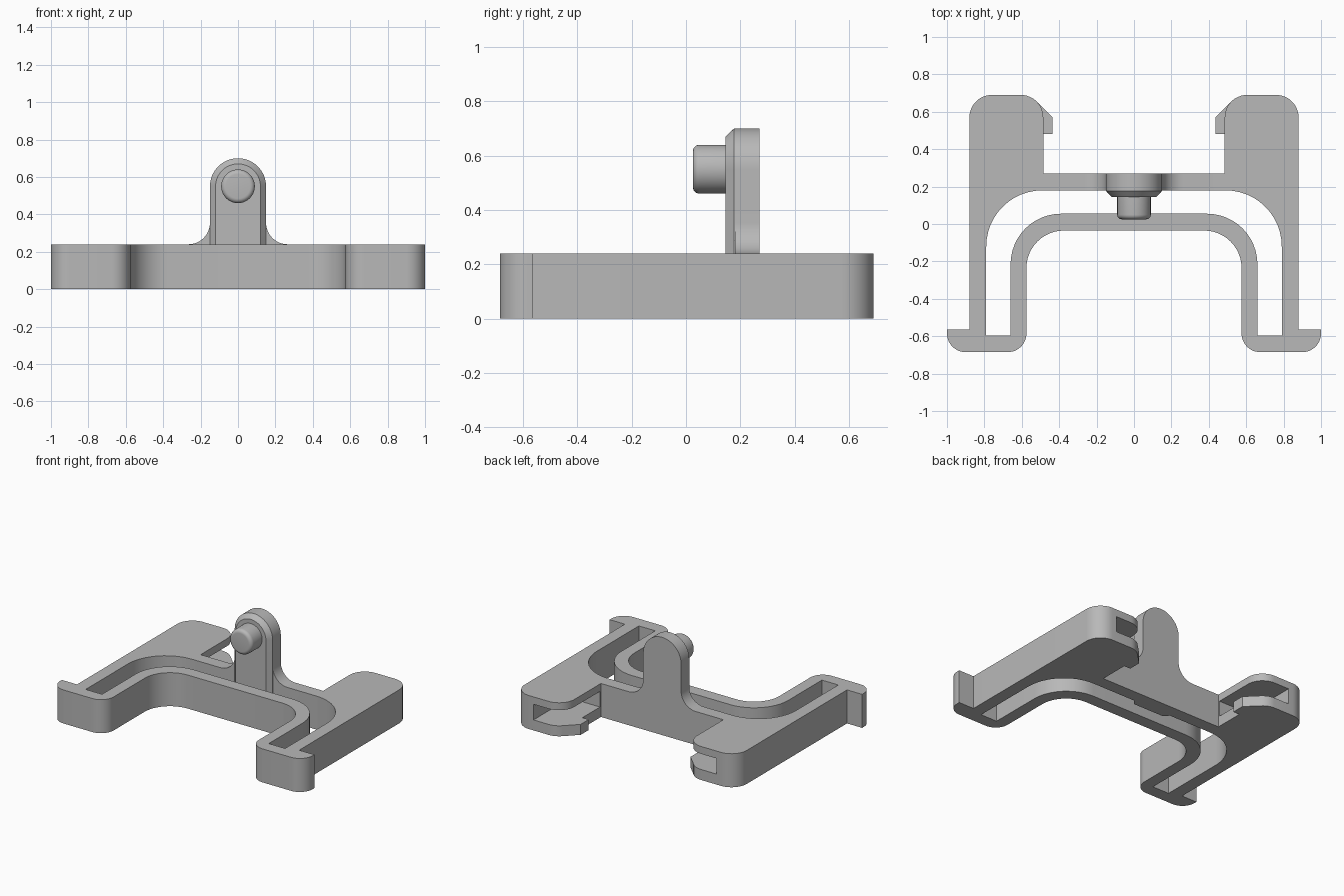
import bpy, bmesh, math
from mathutils import Vector

if "Cube" in bpy.data.objects:
    bpy.data.objects.remove(bpy.data.objects["Cube"], do_unlink=True)

grey = bpy.data.materials.new("plain_grey")
grey.use_nodes = True
colour = (0.48, 0.48, 0.48, 1)
grey.diffuse_color = colour
grey.node_tree.nodes["Principled BSDF"].inputs["Base Color"].default_value = colour


def rounded(corners, steps=12):
    """Turn (x, y, radius) corners into a filleted outline."""
    out = []
    for i, (x, y, r) in enumerate(corners):
        p = Vector((x, y))
        if r == 0:
            out.append(p)
            continue
        a = (Vector(corners[i - 1][:2]) - p).normalized()
        b = (Vector(corners[(i + 1) % len(corners)][:2]) - p).normalized()
        centre = p + (a + b) * r      # corners are all square
        for k in range(steps + 1):
            t = k / steps * math.pi / 2
            out.append(centre - b * r * math.cos(t) - a * r * math.sin(t))
    return out


def mirrored(half):
    return half + [(-x, *rest) for x, *rest in reversed(half)]


def loft(name, rings):
    """Skin matching rings of 3D points and cap both ends."""
    bm = bmesh.new()
    loops = [[bm.verts.new(p) for p in ring] for ring in rings]
    n = len(loops[0])
    for lo, hi in zip(loops, loops[1:]):
        for i in range(n):
            j = (i + 1) % n
            bm.faces.new((lo[i], lo[j], hi[j], hi[i]))
    bm.faces.new(loops[0])
    bm.faces.new(loops[-1])
    bmesh.ops.recalc_face_normals(bm, faces=bm.faces)
    mesh = bpy.data.meshes.new(name)
    bm.to_mesh(mesh)
    bm.free()
    mesh.materials.append(grey)
    obj = bpy.data.objects.new(name, mesh)
    bpy.context.collection.objects.link(obj)
    return obj


def slab(name, outline, z0, z1):
    return loft(name, [[(x, y, z) for x, y in outline] for z in (z0, z1)])


def combine(target, tool, operation):
    """Apply a boolean and discard the tool object."""
    mod = target.modifiers.new("join", "BOOLEAN")
    mod.operation, mod.solver, mod.object = operation, "EXACT", tool
    bpy.context.view_layer.update()
    graph = bpy.context.evaluated_depsgraph_get()
    mesh = bpy.data.meshes.new_from_object(target.evaluated_get(graph))
    target.modifiers.clear()
    target.data = mesh
    bpy.data.objects.remove(tool, do_unlink=True)


H = 0.24

# Frame: front feet, side arms, rear legs and rear bar
frame = slab("frame", rounded(mirrored([
    (0.575, -0.035, 0.2), (0.575, -0.685, 0.1), (1, -0.685, 0.1),
    (1, -0.565, 0), (0.88, -0.565, 0), (0.88, 0.69, 0.12),
    (0.485, 0.69, 0.12), (0.485, 0.27, 0)])), 0, H)

# Continuous arched slot separating the inner spring from the arms
slot = slab("slot_cutter", rounded(mirrored([
    (0.66, 0.055, 0.27), (0.66, -0.595, 0),
    (0.79, -0.595, 0), (0.79, 0.18, 0.3)])), -0.1, H + 0.1)
combine(frame, slot, "DIFFERENCE")

# Rear leg pockets, and hooks on the tongues below them
TONGUE = 0.075
for s in (1, -1):
    pocket = slab("pocket_cutter", [(s * x, y) for x, y in (
        (0.4, 0.28), (0.725, 0.28), (0.725, 0.8), (0.4, 0.8))], TONGUE, 0.187)
    combine(frame, pocket, "DIFFERENCE")
    hook = slab("hook", [(s * x, y) for x, y in (
        (0.56, 0.48), (0.435, 0.48), (0.435, 0.57),
        (0.52, 0.655), (0.56, 0.6))], 0, TONGUE)
    combine(frame, hook, "UNION")


# Upright post with a rounded top and chamfered front
def arch(w, y, centre=0.55, steps=32):
    top = [(w * math.cos(math.pi * k / steps), y,
            centre + w * math.sin(math.pi * k / steps)) for k in range(steps + 1)]
    return [(w, y, 0)] + top + [(-w, y, 0)]


post = loft("post", [arch(0.12, 0.145), arch(0.15, 0.177), arch(0.15, 0.27)])
combine(frame, post, "UNION")

# Curved gussets blending the post into the rear bar
R = 0.115
half = [(0.265, 0.2)] + [
    (0.265 - R * math.sin(t), 0.355 - R * math.cos(t))
    for t in (math.pi / 2 * k / 12 for k in range(13))]
gusset = loft("gusset", [[(x, y, z) for x, z in mirrored(half)] for y in (0.18, 0.27)])
combine(frame, gusset, "UNION")

# Round knob with a softened front rim
E, KNOB = 0.025, 0.09
profile = [(0.16, KNOB)] + [
    (0.025 + E * (1 - math.cos(t)), KNOB - E + E * math.sin(t))
    for t in (math.pi / 2 * (1 - k / 6) for k in range(7))]
knob = loft("knob", [[(r * math.cos(a), y, 0.55 + r * math.sin(a))
                      for a in (math.tau * k / 48 for k in range(48))]
                     for y, r in profile])

# Smooth the curves, keep the edges crisp
bpy.context.view_layer.update()
bpy.ops.object.select_all(action="DESELECT")
for obj in (frame, knob):
    obj.select_set(True)
bpy.context.view_layer.objects.active = frame
bpy.ops.object.shade_smooth_by_angle(angle=math.radians(30))
